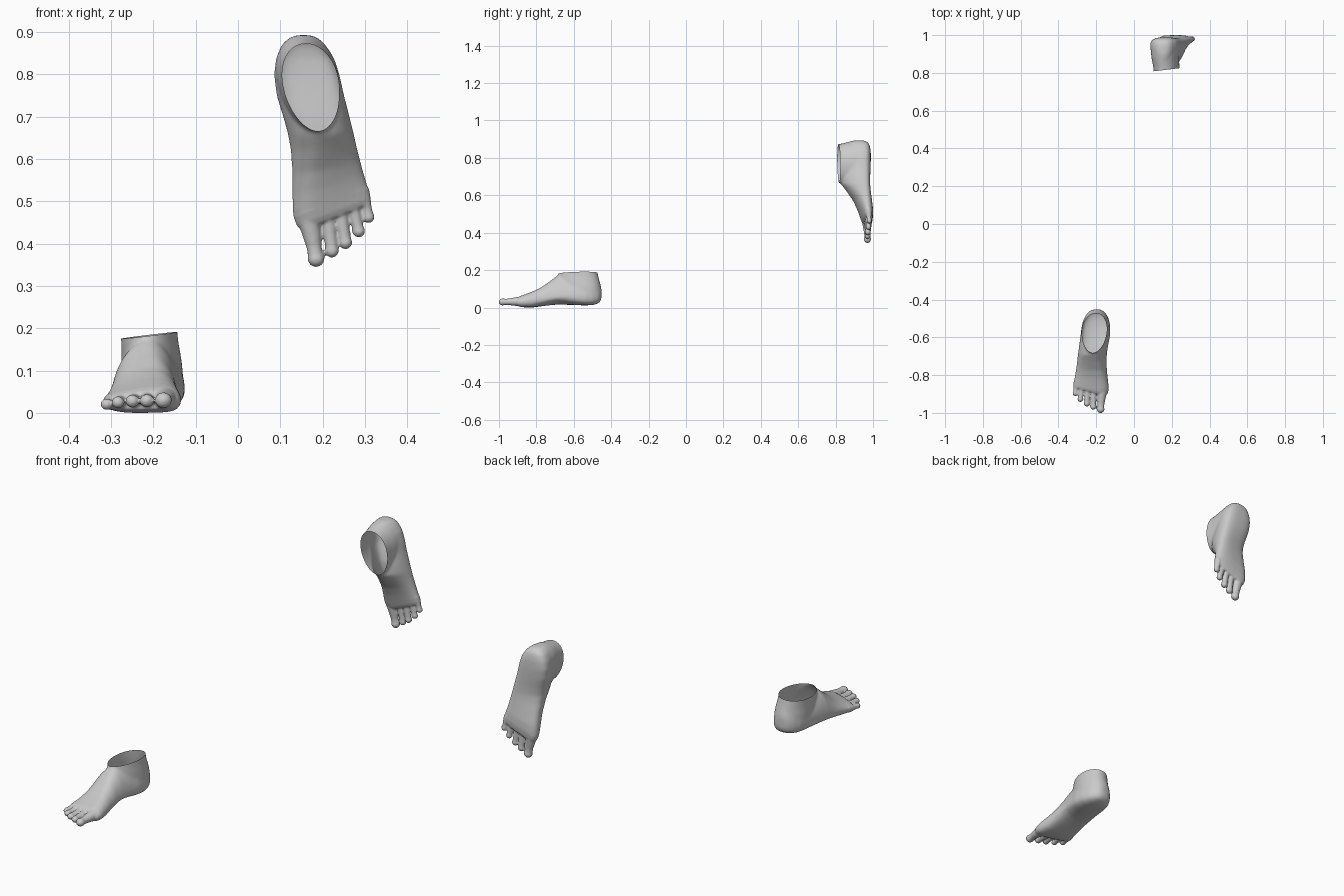
import bpy, bmesh, math
from mathutils import Matrix, Vector

if "Cube" in bpy.data.objects:
    bpy.data.objects.remove(bpy.data.objects["Cube"])

# Local frame: x = medial to lateral, y = toes to heel, z = height above the sole
N = 32


def loft(bm, rings):
    """Closed tube through rings of equal point count."""
    rows = [[bm.verts.new(p) for p in r] for r in rings]
    n = len(rows[0])
    for a, b in zip(rows, rows[1:]):
        for i in range(n):
            j = (i + 1) % n
            bm.faces.new((a[i], a[j], b[j], b[i]))
    bm.faces.new(rows[0][::-1])
    bm.faces.new(rows[-1])


def spow(v, e):
    return math.copysign(abs(v) ** e, v)


def body_ring(y, xl, xr, xp, hb, hm, ht, slant, arch):
    """Foot cross-section: rounded ridge on top, flat sole below."""
    pts = []
    for i in range(N):
        t = 2 * math.pi * i / N
        c, s = math.cos(t), math.sin(t)
        up = s >= 0
        e = 1.1 if up else 0.65
        c, s = spow(c, e), spow(s, e)
        x = xp + c * ((xr - xp) if c > 0 else (xp - xl))
        z = hm + s * ((ht - hm) if up else (hm - hb))
        if not up:
            z += arch * max(0, (xr - x) / (xr - xl)) ** 1.5
        pts.append((x, y + slant * (x - (xl + xr) / 2), z))
    return pts


def ankle_ring(z, xl, xr, y0, y1):
    """Oval leg section, leaning with the foot."""
    pts = []
    for i in range(N):
        t = 2 * math.pi * i / N
        dy = math.sin(t) * (y1 - y0) / 2
        taper = 1 + 0.10 * math.sin(t)
        x = (xl + xr) / 2 + math.cos(t) * (xr - xl) / 2 * taper - 0.14 * dy
        pts.append((x, (y0 + y1) / 2 + dy, z))
    return pts


def toe(bm, root, tip, r0, r1, flat=0.95):
    """Tapered toe with a slimmer neck and a rounded pad."""
    a, b = Vector(root), Vector(tip)
    d = (b - a).normalized()
    side = d.cross(Vector((0, 0, 1))).normalized()
    up = side.cross(d)
    L = (b - a).length
    neck = r1 * 0.88
    prof = [(0, r0), (0.3 * L, (r0 + neck) / 2), (L - 2.4 * r1, neck)]
    prof += [(L - r1 + r1 * math.sin(t), r1 * math.cos(t))
             for t in (-0.5, 0, 0.4, 0.75, 1.05, 1.3, 1.5)]
    rings = []
    for s, r in prof:
        o = a + d * s
        rings.append([o + side * (r * math.cos(2 * math.pi * i / 16))
                      + up * (r * flat * math.sin(2 * math.pi * i / 16)) for i in range(16)])
    loft(bm, rings)


bm = bmesh.new()

# Heel, instep and ball
loft(bm, [body_ring(*r) for r in [
    (0.893, 0.138, 0.172, 0.155, 0.050, 0.075, 0.105, 0, 0),
    (0.886, 0.120, 0.190, 0.155, 0.032, 0.070, 0.135, 0, 0),
    (0.870, 0.103, 0.207, 0.156, 0.020, 0.066, 0.150, 0, 0),
    (0.840, 0.090, 0.227, 0.160, 0.014, 0.062, 0.155, 0, 0),
    (0.800, 0.085, 0.240, 0.165, 0.013, 0.060, 0.160, 0, 0),
    (0.750, 0.091, 0.251, 0.172, 0.013, 0.058, 0.170, 0, 0.006),
    (0.700, 0.106, 0.264, 0.182, 0.013, 0.054, 0.178, 0, 0.016),
    (0.660, 0.117, 0.274, 0.186, 0.012, 0.050, 0.174, 0, 0.022),
    (0.625, 0.124, 0.281, 0.184, 0.009, 0.045, 0.146, 0.05, 0.020),
    (0.575, 0.128, 0.292, 0.180, 0.004, 0.040, 0.109, 0.15, 0.012),
    (0.535, 0.128, 0.301, 0.178, 0.000, 0.036, 0.088, 0.25, 0.006),
    (0.500, 0.129, 0.309, 0.178, -0.001, 0.033, 0.073, 0.34, 0.005),
    (0.475, 0.139, 0.313, 0.182, 0.002, 0.031, 0.062, 0.38, 0.006),
    (0.462, 0.151, 0.309, 0.188, 0.008, 0.031, 0.053, 0.40, 0.005),
]])

# Ankle, cut open later
loft(bm, [ankle_ring(*r) for r in [
    (0.050, 0.098, 0.236, 0.70, 0.880),
    (0.080, 0.092, 0.239, 0.68, 0.891),
    (0.110, 0.094, 0.240, 0.665, 0.890),
    (0.140, 0.099, 0.239, 0.660, 0.884),
    (0.165, 0.104, 0.240, 0.662, 0.878),
    (0.190, 0.107, 0.241, 0.667, 0.873),
    (0.230, 0.109, 0.242, 0.672, 0.868),
]])

# Toes, big to little
for args in [
    ((0.166, 0.470, 0.034), (0.188, 0.345, 0.031), 0.030, 0.0205),
    ((0.209, 0.490, 0.034), (0.224, 0.367, 0.030), 0.019, 0.0170),
    ((0.237, 0.500, 0.033), (0.257, 0.387, 0.029), 0.018, 0.0165),
    ((0.266, 0.510, 0.030), (0.289, 0.415, 0.026), 0.017, 0.0155),
    ((0.294, 0.520, 0.026), (0.312, 0.449, 0.021), 0.018, 0.0150),
]:
    toe(bm, *args)

bmesh.ops.recalc_face_normals(bm, faces=bm.faces)
raw = bpy.data.meshes.new("foot_raw")
bm.to_mesh(raw)
bm.free()

# Fuse the parts into one skin
tmp = bpy.data.objects.new("foot_raw", raw)
bpy.context.collection.objects.link(tmp)
mod = tmp.modifiers.new("fuse", 'REMESH')
mod.mode = 'VOXEL'
mod.voxel_size = 0.0036
fused = bpy.data.meshes.new_from_object(tmp.evaluated_get(bpy.context.evaluated_depsgraph_get()))
bpy.data.objects.remove(tmp)

# Soften the skin, more on the instep than on the toes, then open the ankle
bm = bmesh.new()
bm.from_mesh(fused)
rear = [v for v in bm.verts if v.co.y > 0.50 + 0.4 * (v.co.x - 0.225)]
for k in range(30):
    bmesh.ops.smooth_vert(bm, verts=rear if k > 3 else bm.verts, factor=0.5,
                          use_axis_x=True, use_axis_y=True, use_axis_z=True)
bmesh.ops.bisect_plane(bm, geom=bm.verts[:] + bm.edges[:] + bm.faces[:],
                       plane_co=(0.106, 0.77, 0.193), plane_no=(0.12, 0, 1), clear_outer=True)
low = min(v.co.z for v in bm.verts)
bmesh.ops.translate(bm, verts=bm.verts, vec=(0, 0, -low))
for f in bm.faces:
    f.smooth = True


def add_foot(name, matrix):
    me = bpy.data.meshes.new(name)
    b = bm.copy()
    b.transform(matrix)
    if matrix.determinant() < 0:
        bmesh.ops.reverse_faces(b, faces=b.faces)
    b.to_mesh(me)
    b.free()
    bpy.context.collection.objects.link(bpy.data.objects.new(name, me))


# Rear foot: tipped up on its toes
add_foot("rear_foot", Matrix.Translation((0, 1, 0)) @ Matrix.Rotation(math.pi / 2, 4, 'X'))

# Front foot: mirrored and standing flat
turn = Matrix.Rotation(math.radians(6.3), 4, 'Z') @ Matrix.Scale(-1, 4, (1, 0, 0))
shift = Vector((-0.20, -0.453, 0)) - turn @ Vector((0.15, 0.892, 0))
add_foot("front_foot", Matrix.Translation(shift) @ turn)
